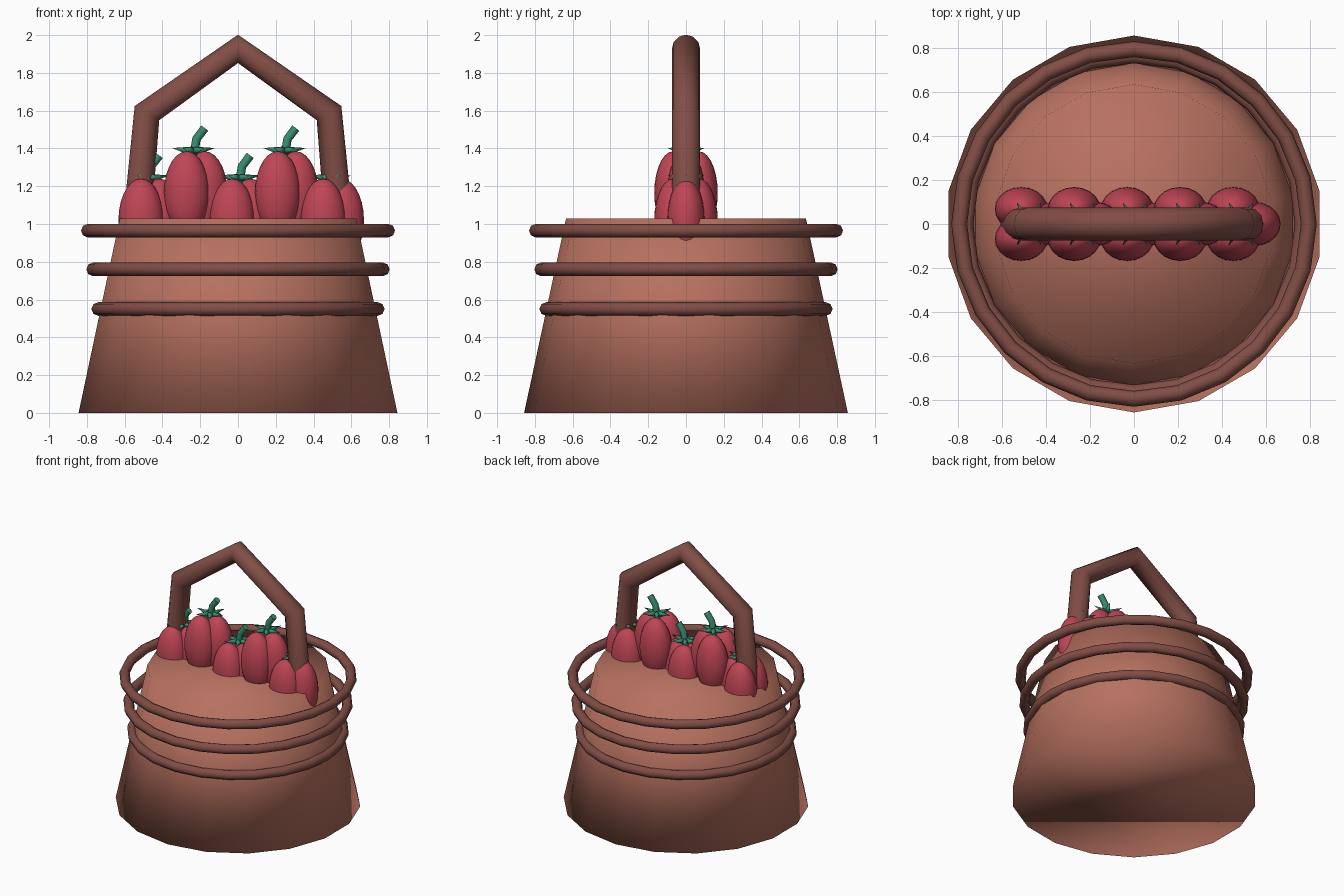
import bpy, math
from mathutils import Vector

cube = bpy.data.objects.get("Cube")
if cube:
    bpy.data.objects.remove(cube, do_unlink=True)


def material(name, rgb):
    m = bpy.data.materials.new(name)
    m.use_nodes = True
    m.diffuse_color = (*rgb, 1)
    m.node_tree.nodes["Principled BSDF"].inputs["Base Color"].default_value = (*rgb, 1)
    return m


CLAY = material("clay brown", (0.47, 0.165, 0.115))
WOOD = material("dark wood", (0.22, 0.075, 0.06))
RED = material("pepper red", (0.52, 0.06, 0.09))
GREEN = material("stem green", (0.04, 0.27, 0.16))


def finish(name, mat):
    ob = bpy.context.object
    ob.name = name
    ob.data.materials.append(mat)
    for p in ob.data.polygons:
        p.use_smooth = True
    return ob


def tube(name, points, radius, mat, resolution):
    cu = bpy.data.curves.new(name, "CURVE")
    cu.dimensions = "3D"
    cu.bevel_depth = radius
    cu.bevel_resolution = resolution
    cu.use_fill_caps = True
    sp = cu.splines.new("POLY")
    sp.points.add(len(points) - 1)
    for p, co in zip(sp.points, points):
        p.co = (*co, 1)
    ob = bpy.data.objects.new(name, cu)
    bpy.context.collection.objects.link(ob)
    bpy.ops.object.select_all(action="DESELECT")
    ob.select_set(True)
    bpy.context.view_layer.objects.active = ob
    bpy.ops.object.convert(target="MESH")
    return finish(name, mat)


# Tapered basket body
bpy.ops.mesh.primitive_cone_add(vertices=18, radius1=0.857, radius2=0.635,
                                depth=1.03, location=(0, 0, 0.515))
finish("basket_body", CLAY)

# Hoops around the body
for i, (z, r) in enumerate([(0.55, 0.74), (0.76, 0.767), (0.965, 0.795)]):
    bpy.ops.mesh.primitive_torus_add(major_segments=24, minor_segments=8, major_radius=r,
                                     minor_radius=0.036, location=(0, 0, z))
    finish(f"hoop_{i + 1}", WOOD)

# Angular handle
tube("handle", [(-0.535, 0, 1.0), (-0.482, 0, 1.587), (0, 0, 1.927),
                (0.482, 0, 1.587), (0.535, 0, 1.0)], 0.075, WOOD, 4)


# Peppers: three lobes, a ring of pointed leaves and a bent stem
def pepper(n, x, z):
    for k, (dx, dy) in enumerate([(-0.036, -0.068), (-0.036, 0.068), (0.06, 0)]):
        bpy.ops.mesh.primitive_uv_sphere_add(segments=20, ring_count=14,
                                             location=(x + dx, dy, z))
        bpy.context.object.scale = (0.12, 0.1, 0.22)
        finish(f"pepper_{n}_lobe_{k + 1}", RED)
    top = z + 0.215
    for k in range(6):
        a = k * math.pi / 3
        d = Vector((math.cos(a), math.sin(a), 0.15)).normalized()
        bpy.ops.mesh.primitive_cone_add(vertices=6, radius1=0.026, radius2=0, depth=0.115,
                                        location=Vector((x, 0, top + 0.005)) + d * 0.057,
                                        rotation=d.to_track_quat("Z", "Y").to_euler())
        finish(f"pepper_{n}_leaf_{k + 1}", GREEN)
    tube(f"pepper_{n}_stem", [(x, 0, top - 0.03), (x + 0.016, 0, top + 0.07),
                              (x + 0.06, 0, top + 0.128)], 0.023, GREEN, 2)


for n in range(5):
    pepper(n + 1, -0.477 + 0.241 * n, 1.165 if n % 2 else 1.02)
